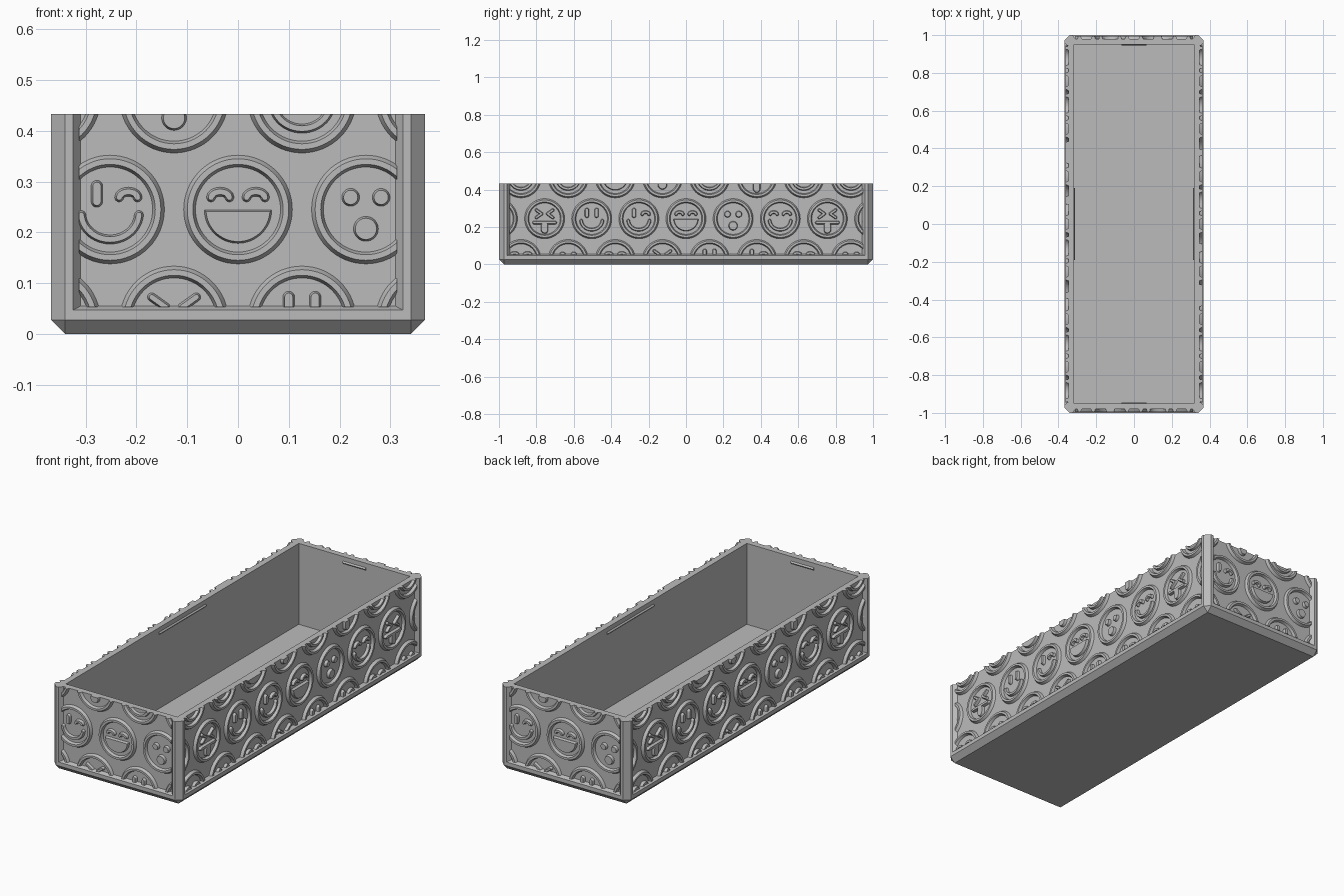
import bpy, bmesh
from math import sin, cos, pi, atan2
from mathutils import Matrix, Vector

if "Cube" in bpy.data.objects:
    bpy.data.objects.remove(bpy.data.objects["Cube"])

HALF_X, HALF_Y, TOP = 0.368, 1.0, 0.433
CHAMFER, DEPTH, RELIEF = 0.027, 0.02, 0.014
EDGE, FLOOR_EDGE = 0.058, 0.055      # panel margins inside the frame
STEP, ROW, MID = 0.252, 0.2185, 0.245

grey = bpy.data.materials.new("matte grey")
grey.use_nodes = True
grey.diffuse_color = (0.5, 0.5, 0.5, 1)
grey.node_tree.nodes["Principled BSDF"].inputs["Base Color"].default_value = (0.5, 0.5, 0.5, 1)


def make(name, bm):
    bmesh.ops.recalc_face_normals(bm, faces=bm.faces)
    mesh = bpy.data.meshes.new(name)
    bm.to_mesh(mesh)
    bm.free()
    mesh.materials.append(grey)
    obj = bpy.data.objects.new(name, mesh)
    bpy.context.collection.objects.link(obj)
    return obj


def box(bm, lo, hi):
    lo, hi = Vector(lo), Vector(hi)
    m = Matrix.Translation((lo + hi) / 2) @ Matrix.Diagonal((*(hi - lo), 1))
    return bmesh.ops.create_cube(bm, size=1, matrix=m)["verts"]


def loft(bm, loops, cap=True):
    """Join equal rings of points with quads."""
    rings = [[bm.verts.new(p) for p in loop] for loop in loops]
    n = len(rings[0])
    pairs = list(zip(rings, rings[1:]))
    if not cap:
        pairs.append((rings[-1], rings[0]))
    for a, b in pairs:
        for i in range(n):
            bm.faces.new((a[i], a[(i + 1) % n], b[(i + 1) % n], b[i]))
    if cap:
        bm.faces.new(rings[0])
        bm.faces.new(rings[-1])
    return [v for r in rings for v in r]


# Tray body: chamfered block, hollowed, with a recessed panel on each side
bm = bmesh.new()
box(bm, (-HALF_X, -HALF_Y, 0), (HALF_X, HALF_Y, TOP))
edges = [e for e in bm.edges if not all(v.co.z > 0.1 for v in e.verts)]
bmesh.ops.bevel(bm, geom=edges, offset=CHAMFER, segments=1, affect='EDGES')
body = make("tray_body", bm)

SIDES = [("front", 0, HALF_X, HALF_Y), ("right", 1, HALF_Y, HALF_X),
         ("back", 2, HALF_X, HALF_Y), ("left", 3, HALF_Y, HALF_X)]

bm = bmesh.new()
box(bm, (-HALF_X + 0.05, -HALF_Y + 0.05, 0.015), (HALF_X - 0.05, HALF_Y - 0.05, 1))
for _, turn, half, out in SIDES:
    def window(y, grow):
        w, z = half - EDGE + grow, FLOOR_EDGE - grow * 0.55
        return [(-w, y, z), (w, y, z), (w, y, 1), (-w, y, 1)]
    verts = loft(bm, [window(-out - DEPTH, 0.03), window(-out + DEPTH, 0)])
    bmesh.ops.rotate(bm, verts=verts, matrix=Matrix.Rotation(turn * pi / 2, 3, 'Z'))
cutter = make("panel_cutter", bm)
cutter.hide_render = True
mod = body.modifiers.new("hollow", 'BOOLEAN')
mod.operation, mod.object, mod.solver = 'DIFFERENCE', cutter, 'EXACT'
done = bpy.data.meshes.new_from_object(body.evaluated_get(bpy.context.evaluated_depsgraph_get()))
body.modifiers.clear()
body.data = done
bpy.data.objects.remove(cutter)


# Flat outlines used by the raised faces
def arc(cx, cz, rx, rz, a, b, n=16):
    return [(cx + rx * cos(a + (b - a) * i / n), cz + rz * sin(a + (b - a) * i / n))
            for i in range(n + 1)]


def disc(cx, cz, r):
    return lambda inset: arc(cx, cz, r - inset, r - inset, 0, 2 * pi, 32)[:-1]


def half_disc(r):
    return lambda inset: [(x, min(z, -inset)) for x, z in
                          arc(0, 0, r - inset, r - inset, pi, 2 * pi, 32)]


def stroke(path, r):
    def outline(inset):
        w, side, other = r - inset, [], []
        last = len(path) - 1
        for i, (x, z) in enumerate(path):
            (ax, az), (bx, bz) = path[max(i - 1, 0)], path[min(i + 1, last)]
            t = atan2(bz - az, bx - ax)
            side.append((x + w * sin(t), z - w * cos(t)))
            other.append((x - w * sin(t), z + w * cos(t)))
            if i == 0:
                start = arc(x, z, w, w, t + pi / 2, t + pi * 1.5, 10)[1:-1]
            if i == last:
                end = arc(x, z, w, w, t - pi / 2, t + pi / 2, 10)[1:-1]
        return start + side + end + other[::-1]
    return outline


def tall_eye(x):
    return stroke([(x, 0.016), (x, 0.046)], 0.012)


def arch_eye(x):
    return stroke(arc(x, 0.024, 0.018, 0.011, pi, 0, 10), 0.0095)


def squeezed_eye(s):
    return [stroke([(s * 0.044, z), (s * 0.016, 0.026)], 0.009) for z in (0.046, 0.006)]


smile = stroke(arc(0, -0.006, 0.057, 0.053, pi * 1.03, pi * 1.97, 24), 0.0095)
FACES = [
    [arch_eye(-0.035), arch_eye(0.035), half_disc(0.067)],                    # grin
    [disc(-0.03, 0.024, 0.018), disc(0.03, 0.024, 0.018), disc(0, -0.038, 0.025)],
    [arch_eye(-0.035), arch_eye(0.035), smile],                               # content
    squeezed_eye(-1) + squeezed_eye(1) + [                                    # tongue out
        stroke([(-0.056, -0.021), (0.056, -0.021)], 0.01),
        stroke([(0, -0.035), (0, -0.06)], 0.02)],
    [tall_eye(-0.026), tall_eye(0.026), smile],                               # smile
    [tall_eye(-0.026), arch_eye(0.036), smile],                               # wink
]
RING = [(0.108, 0), (0.1, 1), (0.089, 1), (0.083, 0)]


def badge(bm, cx, cz, base, kind):
    def lift(points, up):
        y = base - RELIEF if up else base + 0.002
        return [(cx + x, y, cz + z) for x, z in points]
    loft(bm, [lift(arc(0, 0, r, r, 0, 2 * pi, 64)[:-1], up) for r, up in RING], cap=False)
    for shape in FACES[kind % 6]:
        loft(bm, [lift(shape(0), 0), lift(shape(0.004), 1)])


# Raised face pattern, trimmed to each panel
for name, turn, half, out in SIDES:
    bm = bmesh.new()
    limit = half - EDGE
    for row, shift, first in ((-1, 0.5, 4), (0, 0, 0), (1, 0.5, 2)):
        for k in range(-5, 6):
            x = (k + shift) * STEP
            if abs(x) < limit + 0.1:
                badge(bm, x, MID + row * ROW, -out + DEPTH, k + first)
    bmesh.ops.triangulate(bm, faces=bm.faces)
    for point, normal in (((limit + 0.003, 0, 0), (1, 0, 0)), ((-limit - 0.003, 0, 0), (-1, 0, 0)),
                          ((0, 0, TOP), (0, 0, 1)), ((0, 0, FLOOR_EDGE - 0.002), (0, 0, -1))):
        cut = bmesh.ops.bisect_plane(bm, geom=bm.verts[:] + bm.edges[:] + bm.faces[:],
                                     plane_co=point, plane_no=normal, clear_outer=True)
        rim = [e for e in cut["geom_cut"] if isinstance(e, bmesh.types.BMEdge)]
        bmesh.ops.holes_fill(bm, edges=rim, sides=0)
    bmesh.ops.rotate(bm, verts=bm.verts, matrix=Matrix.Rotation(turn * pi / 2, 3, 'Z'))
    pattern = make(name + "_face_pattern", bm)
    bpy.ops.object.select_all(action='DESELECT')
    pattern.select_set(True)
    bpy.context.view_layer.objects.active = pattern
    bpy.ops.object.shade_smooth_by_angle(angle=0.5)

    # Small snap ridge on the inside of the wall
    bm = bmesh.new()
    length, y, z = (0.065 if turn % 2 == 0 else 0.19), -out + 0.05, TOP - 0.03
    loft(bm, [[(x, y - 0.002, z - 0.009), (x, y + 0.006, z), (x, y - 0.002, z + 0.009)]
              for x in (-length, length)])
    bmesh.ops.rotate(bm, verts=bm.verts, matrix=Matrix.Rotation(turn * pi / 2, 3, 'Z'))
    make(name + "_snap_ridge", bm)
